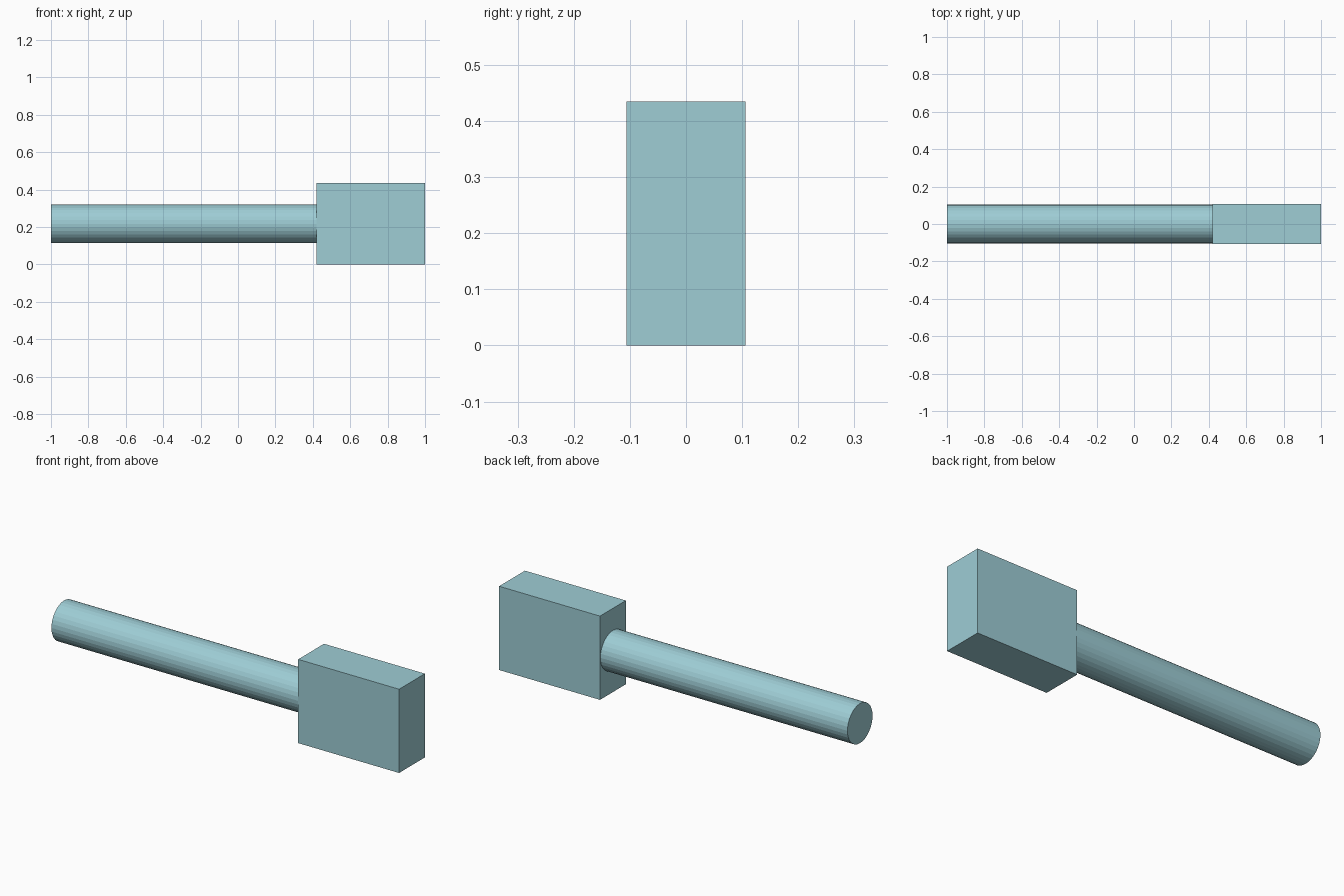
import bpy
import math

if "Cube" in bpy.data.objects:
    bpy.data.objects.remove(bpy.data.objects["Cube"])

# Single pale teal paint
teal = bpy.data.materials.new("pale_teal")
teal.diffuse_color = (0.342, 0.61, 0.665, 1)
teal.use_nodes = True
teal.node_tree.nodes["Principled BSDF"].inputs["Base Color"].default_value = teal.diffuse_color

JOINT_X, MID_Z = 0.42, 0.2175


def finish(name):
    ob = bpy.context.object
    ob.name = name
    ob.data.materials.append(teal)
    return ob


# Head block
bpy.ops.mesh.primitive_cube_add(size=1, location=((1 + JOINT_X) / 2, 0, MID_Z))
head = finish("head_block")
head.scale = (1 - JOINT_X, 0.212, 0.435)

# Round handle running along x, ending at the block
bpy.ops.mesh.primitive_cylinder_add(
    vertices=32, radius=0.103, depth=JOINT_X + 1,
    location=((JOINT_X - 1) / 2, 0, MID_Z), rotation=(0, math.pi / 2, 0))
finish("handle")
